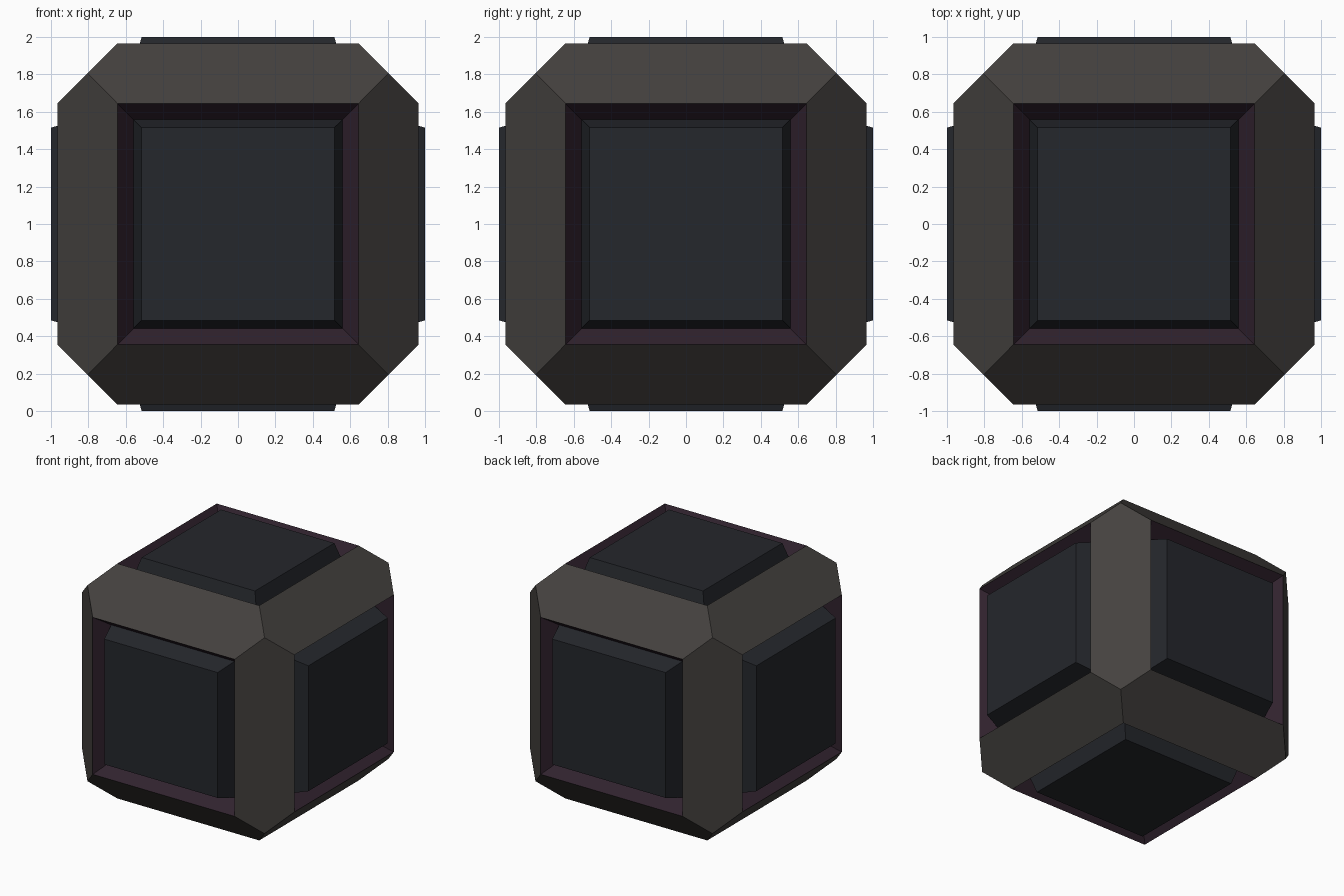
import bpy, bmesh
from itertools import product
from mathutils import Vector

if "Cube" in bpy.data.objects:
    bpy.data.objects.remove(bpy.data.objects["Cube"])

OUT, OPEN, GROOVE, DEPTH = 0.965, 0.645, 0.085, 0.12
CORNER = (OUT + OPEN) / 2
CENTRE = Vector((0, 0, 1))


def material(name, colour):
    m = bpy.data.materials.new(name)
    m.diffuse_color = (*colour, 1)
    m.use_nodes = True
    m.node_tree.nodes["Principled BSDF"].inputs["Base Color"].default_value = m.diffuse_color
    return m


def finish(bm, name, mats):
    mesh = bpy.data.meshes.new(name)
    bm.to_mesh(mesh)
    bm.free()
    for m in mats:
        mesh.materials.append(m)
    ob = bpy.data.objects.new(name, mesh)
    ob.location = CENTRE
    bpy.context.collection.objects.link(ob)
    return ob


frame_mat = material("frame_grey", (0.058, 0.053, 0.049))
groove_mat = material("groove_purple", (0.030, 0.016, 0.027))
panel_mat = material("panel_blue_black", (0.018, 0.020, 0.025))

# Chamfered frame: hull of six square openings and eight corner points
bm = bmesh.new()
for s in product((-1, 1), repeat=3):
    bm.verts.new([CORNER * k for k in s])
    for axis in range(3):
        bm.verts.new([k * (OUT if i == axis else OPEN) for i, k in enumerate(s)])
bmesh.ops.convex_hull(bm, input=bm.verts[:])
bmesh.ops.dissolve_limit(bm, angle_limit=0.02, verts=bm.verts[:], edges=bm.edges[:])
bmesh.ops.recalc_face_normals(bm, faces=bm.faces[:])
bm.normal_update()

# Sloping groove walls inside each opening
openings = [f for f in bm.faces if max(abs(c) for c in f.normal) > 0.99]
walls = bmesh.ops.inset_individual(bm, faces=openings, thickness=GROOVE,
                                   depth=-DEPTH, use_even_offset=True)["faces"]
for f in walls:
    f.material_index = 1
bmesh.ops.delete(bm, geom=openings, context='FACES')
finish(bm, "frame", [frame_mat, groove_mat])

# Raised tapered panel in every opening
directions = {"right": (1, 0, 0), "left": (-1, 0, 0), "back": (0, 1, 0),
              "front": (0, -1, 0), "top": (0, 0, 1), "bottom": (0, 0, -1)}
for side, d in directions.items():
    bm = bmesh.new()
    rings = [[bm.verts.new((x * r, y * r, z)) for x, y in ((-1, -1), (1, -1), (1, 1), (-1, 1))]
             for r, z in ((OPEN - GROOVE, OUT - DEPTH), (0.515, 1.0))]
    low, high = rings
    bm.faces.new(high)
    for i in range(4):
        j = (i + 1) % 4
        bm.faces.new((low[i], low[j], high[j], high[i]))
    turn = Vector(d).to_track_quat('Z', 'Y').to_matrix()
    bmesh.ops.transform(bm, matrix=turn.to_4x4(), verts=bm.verts[:])
    finish(bm, side + "_panel", [panel_mat])
